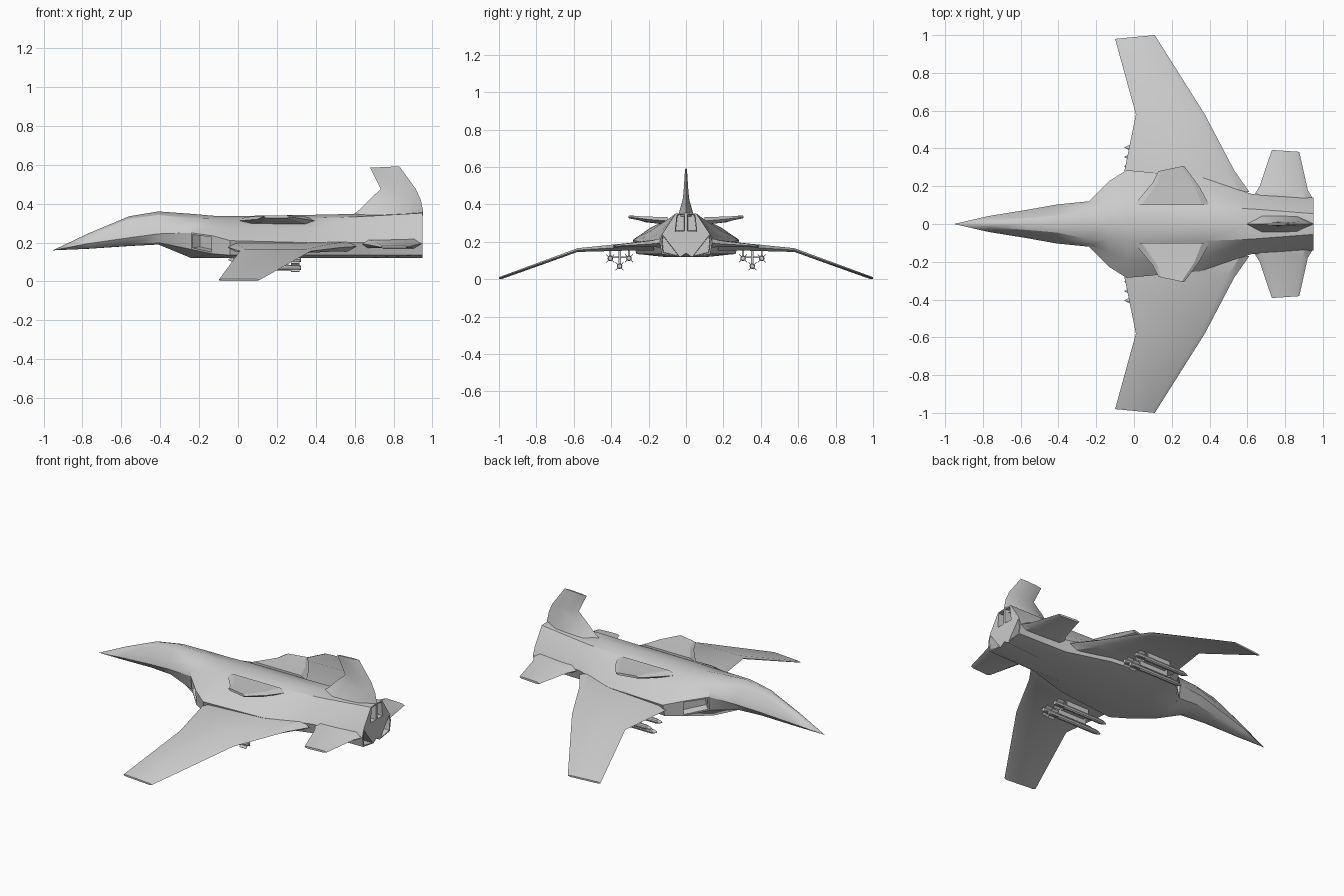
import bpy, bmesh, math
from mathutils import Matrix, Vector

if "Cube" in bpy.data.objects:
    bpy.data.objects.remove(bpy.data.objects["Cube"], do_unlink=True)

grey = bpy.data.materials.new("airframe_grey")
grey.use_nodes = True
colour = (0.6, 0.6, 0.6, 1)
grey.diffuse_color = colour
grey.node_tree.nodes["Principled BSDF"].inputs["Base Color"].default_value = colour
parts = []


def finish(name, bm, mirror=True):
    mesh = bpy.data.meshes.new(name)
    bm.to_mesh(mesh)
    bm.free()
    mesh.materials.append(grey)
    ob = bpy.data.objects.new(name, mesh)
    bpy.context.collection.objects.link(ob)
    if mirror:
        mod = ob.modifiers.new("mirror", 'MIRROR')
        mod.use_axis = (False, True, False)
        mod.use_clip = True
    parts.append(ob)
    return ob


def skin(bm, rings, closed=True):
    """Bridge rings of points with quads; returns vertex rows and face rows."""
    rows = [[bm.verts.new(p) for p in ring] for ring in rings]
    faces = []
    for a, b in zip(rows, rows[1:]):
        n = len(a)
        faces.append([bm.faces.new((a[i], a[(i + 1) % n], b[(i + 1) % n], b[i]))
                      for i in range(n if closed else n - 1)])
    return rows, faces


def recess(bm, faces, rim, depth):
    bmesh.ops.inset_individual(bm, faces=faces, thickness=rim)
    bmesh.ops.inset_individual(bm, faces=faces, thickness=0.004, depth=-depth)


# Fuselage: half sections from belly centre to top centre, as (y, z)
sections = [
    (-0.77, [(0, .168), (.015, .17), (.03, .178), (.042, .195), (.036, .215), (.016, .24), (0, .247)]),
    (-0.56, [(0, .182), (.025, .183), (.05, .193), (.076, .225), (.065, .27), (.032, .322), (0, .335)]),
    (-0.41, [(0, .19), (.04, .19), (.075, .2), (.103, .245), (.092, .29), (.045, .342), (0, .36)]),
    (-0.24, [(0, .12), (.08, .12), (.11, .165), (.12, .25), (.11, .285), (.08, .325), (0, .348)]),
    (-0.13, [(0, .12), (.1, .12), (.222, .142), (.228, .235), (.15, .28), (.085, .322), (0, .338)]),
    (-0.04, [(0, .12), (.12, .12), (.265, .135), (.285, .21), (.19, .275), (.09, .322), (0, .336)]),
    (0.35, [(0, .12), (.12, .12), (.22, .135), (.25, .2), (.18, .265), (.09, .325), (0, .342)]),
    (0.62, [(0, .12), (.11, .12), (.14, .135), (.16, .2), (.14, .245), (.08, .333), (0, .348)]),
    (0.95, [(0, .14), (.03, .12), (.13, .135), (.14, .2), (.125, .245), (.055, .352), (0, .355)]),
]
bm = bmesh.new()
rows, faces = skin(bm, [[(x, y, z) for y, z in s] for x, s in sections], closed=False)
tip = bm.verts.new((-0.953, 0, .16))
for a, b in zip(rows[0], rows[0][1:]):
    bm.faces.new((a, b, tip))
# Tail plate with a lower and an upper exhaust on each side
p = rows[-1]
c, d = bm.verts.new((.95, 0, .25)), bm.verts.new((.95, .065, .25))
lower = bm.faces.new((p[1], p[2], p[3], p[4]))
upper = bm.faces.new((c, d, p[5], p[6]))
bm.faces.new((p[0], p[1], p[4], d, c))
bm.faces.new((d, p[4], p[5]))
bmesh.ops.recalc_face_normals(bm, faces=bm.faces)
if lower.normal.x < 0:
    bmesh.ops.reverse_faces(bm, faces=bm.faces)
bm.normal_update()
recess(bm, [lower, upper], 0.01, 0.06)
# Side air intakes
recess(bm, [faces[3][2]], 0.012, 0.05)
finish("fuselage", bm)


def blade(name, stations, axis='Y', bevel=0.1, mirror=True):
    """Thin wing from (front x, rear x, front span, rear span, height, thickness)."""
    bm = bmesh.new()
    rings = []
    for front, rear, s0, s1, h, t in stations:
        ring = []
        for u, w in ((0, 0), (bevel, .5), (1 - bevel, .5), (1, 0), (1 - bevel, -.5), (bevel, -.5)):
            span, off = s0 + (s1 - s0) * u, h + w * t
            x = front + (rear - front) * u
            ring.append((x, span, off) if axis == 'Y' else (x, off, span))
        rings.append(ring)
    rows, _ = skin(bm, rings)
    bm.faces.new(rows[0])
    bm.faces.new(rows[-1])
    bmesh.ops.recalc_face_normals(bm, faces=bm.faces)
    return finish(name, bm, mirror)


blade("main_wing", [
    (-.07, .61, .17, .17, .18, .05),
    (-.05, .53, .285, .285, .175, .042),
    (.01, .375, .58, .58, .156, .02),
    (-.1, .11, .98, 1.0, .007, .01)], bevel=0.07)
blade("tailplane", [
    (.61, .95, .11, .13, .195, .05),
    (.665, .92, .2, .18, .19, .035),
    (.73, .875, .392, .382, .177, .012)], bevel=0.12)
blade("upper_winglet", [
    (.0, .4, .1, .1, .312, .04),
    (.1, .345, .22, .2, .32, .03),
    (.13, .265, .28, .308, .333, .014)])
blade("tail_fin", [
    (.58, .95, .335, .335, 0, .09),
    (.62, .952, .365, .36, 0, .07),
    (.68, .94, .425, .42, 0, .036),
    (.735, .915, .475, .475, 0, .025),
    (.68, .83, .585, .592, 0, .01)], axis='Z', bevel=0.25, mirror=False)


def ring_at(x, r, y, z, sides=10):
    return [(x, y + r * math.cos(math.tau * i / sides), z + r * math.sin(math.tau * i / sides))
            for i in range(sides)]


def box(bm, centre, size, roll=0):
    m = (Matrix.Translation(Vector(centre)) @ Matrix.Rotation(roll, 4, 'X')
         @ Matrix.Diagonal((*size, 1)))
    bmesh.ops.create_cube(bm, size=1, matrix=m)


# Three missiles hanging in a cluster under each wing
for label, y, z in (("inner", .305, .112), ("lower", .355, .07), ("outer", .405, .112)):
    bm = bmesh.new()
    profile = [(-.05, .002), (-.035, .009), (-.01, .015), (.31, .015), (.325, .011)]
    rows, _ = skin(bm, [ring_at(x, r, y, z) for x, r in profile])
    bm.faces.new(rows[0])
    bm.faces.new(rows[-1])
    for roll in (math.pi / 4, -math.pi / 4):
        box(bm, (.295, y, z), (.045, .06, .004), roll)
    bmesh.ops.recalc_face_normals(bm, faces=bm.faces)
    finish(label + "_missile", bm)

# Rack joining the missiles to the wing
bm = bmesh.new()
box(bm, (.16, .355, .125), (.2, .014, .08))
box(bm, (.16, .355, .118), (.16, .09, .01))
for y in (.305, .405):
    box(bm, (.16, y, .135), (.16, .01, .04))
finish("missile_rack", bm)

bpy.ops.object.select_all(action='DESELECT')
for ob in parts:
    ob.select_set(True)
bpy.context.view_layer.objects.active = parts[0]
bpy.ops.object.shade_smooth_by_angle(angle=math.radians(30))
